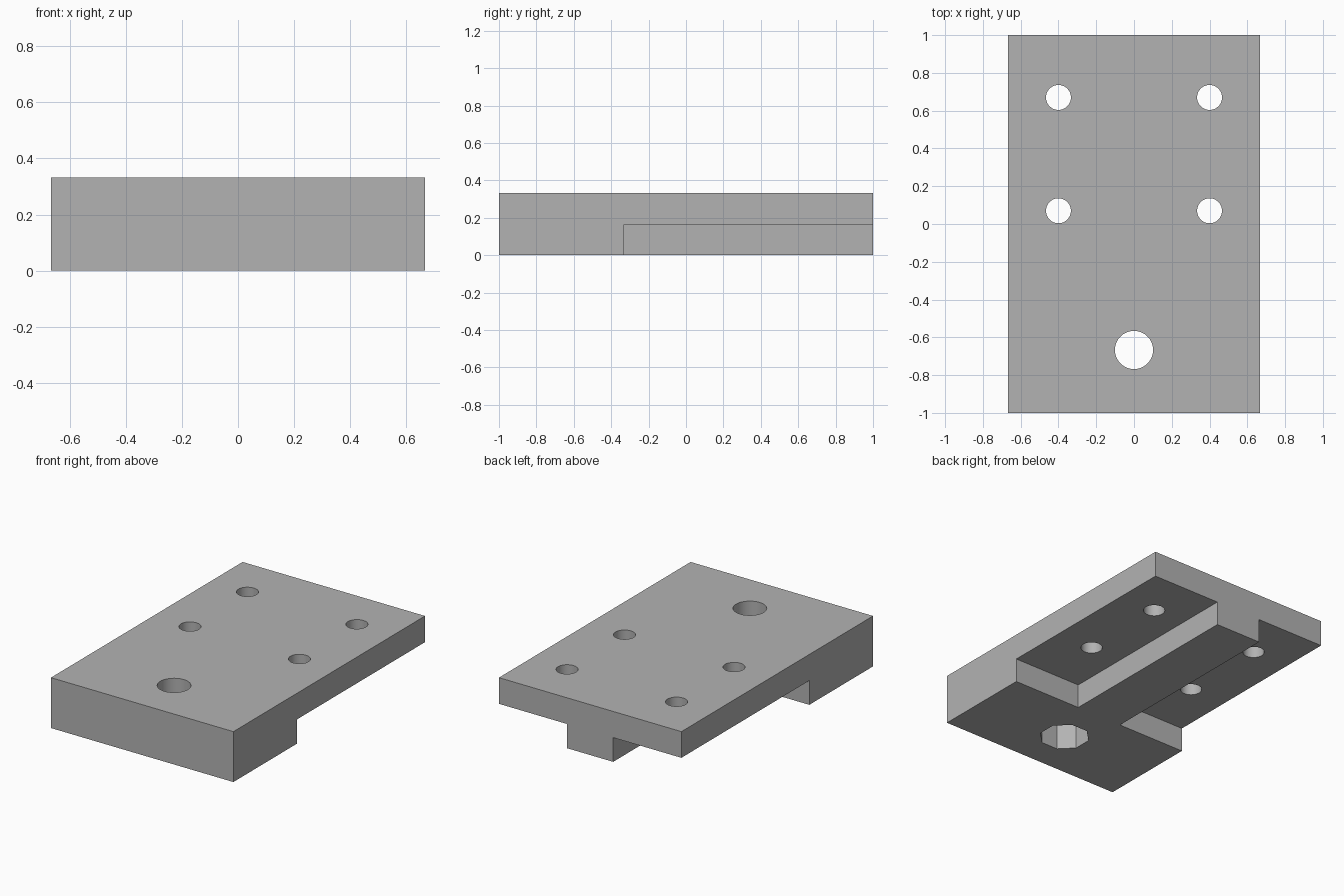
import bpy
import math

cube = bpy.data.objects.get("Cube")
if cube:
    bpy.data.objects.remove(cube, do_unlink=True)

WIDTH, LENGTH, HEIGHT = 1.333, 2.0, 0.333
LEDGE = 0.16          # height of the side steps
STEM = 0.168          # half width of the centre rail
STEP_Y = -0.335       # front end of the side steps
BIG_Y = -0.667
POCKET_DEPTH = 0.167

grey = bpy.data.materials.new("plain grey")
grey.use_nodes = True
colour = (0.45, 0.45, 0.45, 1)
grey.diffuse_color = colour
grey.node_tree.nodes["Principled BSDF"].inputs["Base Color"].default_value = colour


def box(name, low, high):
    centre = [(a + b) / 2 for a, b in zip(low, high)]
    bpy.ops.mesh.primitive_cube_add(size=1, location=centre)
    obj = bpy.context.object
    obj.name = name
    obj.scale = [b - a for a, b in zip(low, high)]
    bpy.ops.object.transform_apply(location=True, rotation=True, scale=True)
    return obj


def prism(name, x, y, radius, sides, bottom, top, turn=0):
    bpy.ops.mesh.primitive_cylinder_add(
        vertices=sides, radius=radius, depth=top - bottom,
        location=(x, y, (bottom + top) / 2), rotation=(0, 0, turn))
    bpy.context.object.name = name
    return bpy.context.object


def cut(target, cutter):
    cutter.hide_render = True
    mod = target.modifiers.new(cutter.name, "BOOLEAN")
    mod.operation = "DIFFERENCE"
    mod.solver = "EXACT"
    mod.object = cutter
    bpy.context.view_layer.objects.active = target
    bpy.ops.object.modifier_apply(modifier=mod.name)
    bpy.data.objects.remove(cutter, do_unlink=True)


# Solid block
plate = box("mounting_plate", (-WIDTH / 2, -LENGTH / 2, 0),
            (WIDTH / 2, LENGTH / 2, HEIGHT))

# Side steps underneath, leaving a centre rail, and the four screw holes
for side in (-1, 1):
    xs = sorted((side * STEM, side * WIDTH))
    cut(plate, box("step_cutter", (xs[0], STEP_Y, -1), (xs[1], LENGTH, LEDGE)))
    for y in (0.07, 0.67):
        cut(plate, prism("screw_hole_cutter", side * 0.4, y, 0.066, 48, -1, 1))

# Large bolt hole with an eight-sided pocket underneath
cut(plate, prism("bolt_hole_cutter", 0, BIG_Y, 0.101, 64, -1, 1))
cut(plate, prism("pocket_cutter", 0, BIG_Y, 0.155, 8, -1, POCKET_DEPTH,
                 math.radians(22.5)))

plate.data.materials.clear()
plate.data.materials.append(grey)
for face in plate.data.polygons:
    face.material_index = 0
bpy.ops.object.select_all(action="DESELECT")
plate.select_set(True)
bpy.context.view_layer.objects.active = plate
bpy.ops.object.shade_smooth_by_angle(angle=math.radians(30))
